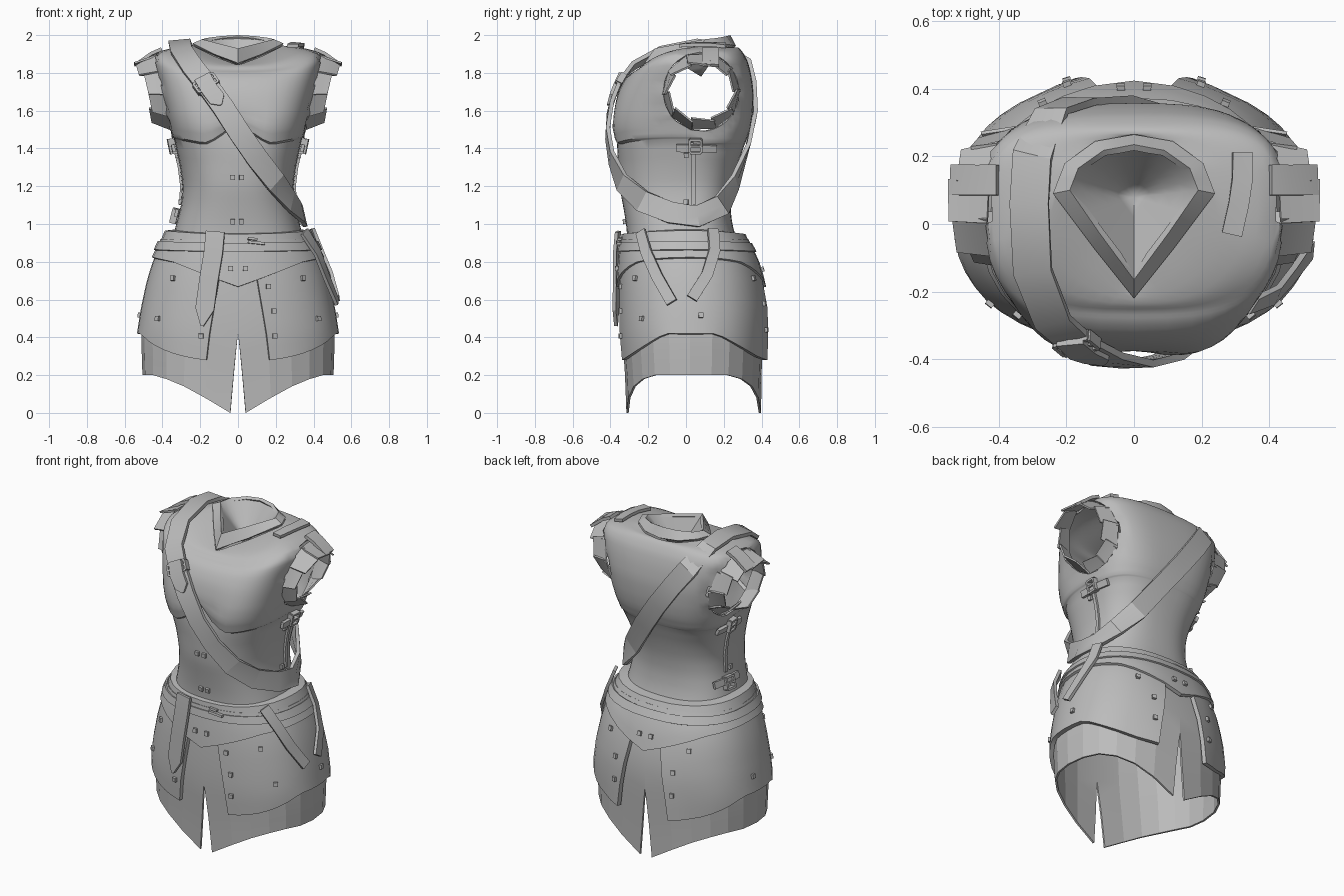
import bpy, bmesh, math
from mathutils import Vector, Matrix
from mathutils.bvhtree import BVHTree

if "Cube" in bpy.data.objects:
    bpy.data.objects.remove(bpy.data.objects["Cube"])

GREY = bpy.data.materials.new("worn_grey")
GREY.diffuse_color = (0.5, 0.5, 0.5, 1)
GREY.use_nodes = True
GREY.node_tree.nodes["Principled BSDF"].inputs["Base Color"].default_value = GREY.diffuse_color


def finish(name, bm, thick=0.0, offset=-1, angle=35):
    """Turn a bmesh into an object, thicken it and shade it."""
    me = bpy.data.meshes.new(name)
    bm.to_mesh(me)
    bm.free()
    me.materials.append(GREY)
    ob = bpy.data.objects.new(name, me)
    bpy.context.collection.objects.link(ob)
    bpy.ops.object.select_all(action='DESELECT')
    ob.select_set(True)
    bpy.context.view_layer.objects.active = ob
    if thick:
        m = ob.modifiers.new("thick", 'SOLIDIFY')
        m.thickness, m.offset = thick, offset
        bpy.ops.object.modifier_apply(modifier=m.name)
    if angle:
        bpy.ops.object.shade_smooth_by_angle(angle=math.radians(angle))
    return ob


def patch(name, f, nu, nv, thick, offset=-1, angle=35, edit=None):
    """Grid surface f(u, v) on the +x side plus its mirror; returns a lookup tree."""
    bm = bmesh.new()
    for s in (1, -1):
        g = [[bm.verts.new(f(i / nu, j / nv)) for j in range(nv + 1)] for i in range(nu + 1)]
        for col in g:
            for v in col:
                v.co.x *= s
        for i in range(nu):
            for j in range(nv):
                q = [g[i][j], g[i][j + 1], g[i + 1][j + 1], g[i + 1][j]]
                bm.faces.new(q[::s])
    bmesh.ops.remove_doubles(bm, verts=bm.verts, dist=1e-4)
    bm.normal_update()
    tree = BVHTree.FromBMesh(bm)
    if edit:
        edit(bm)
    finish(name, bm, thick, offset, angle)
    return tree


def mix(a, b, t):
    return [p + (q - p) * t for p, q in zip(a, b)]


def sample(rows, k):
    i = min(int(k), len(rows) - 2)
    return mix(rows[i], rows[i + 1], k - i)


def at(rows, x):
    """Look up a table by its first column."""
    for a, b in zip(rows, rows[1:]):
        if x <= b[0]:
            return mix(a, b, max(0, (x - a[0]) / (b[0] - a[0])))
    return rows[-1]


def section(t, hw, yf, yb, yc, p):
    """Body cross-section: t = 0 front, pi back."""
    c = math.cos(t)
    r = abs(c) ** p
    return hw * max(0, math.sin(t)) ** p, yc + r * ((yf if c > 0 else yb) - yc)


def push(tree, p, gap):
    """Keep a point at least gap outside a surface; returns point and normal."""
    loc, n, _, _ = tree.find_nearest(p)
    d = (p - loc).dot(n)
    return (p + n * (gap - d) if d < gap else p), n


def ribbon(name, pts, width, tree, gap=0.02, thick=0.018, closed=False, tip=False):
    """Flat strap along a path lying over a surface."""
    bm = bmesh.new()
    P = [Vector(p) for p in pts]
    n, rows = len(P), []
    for i, p in enumerate(P):
        a = P[i - 1] if i or closed else p
        b = P[(i + 1) % n] if i < n - 1 or closed else p
        p, nor = push(tree, p, gap)
        side = nor.cross((b - a).normalized()).normalized() * width / 2
        if tip and i == n - 1:
            side *= 0.15
        rows.append([bm.verts.new(push(tree, p + side * k, gap)[0]) for k in (-1, 0, 1)])
    for i in range(n if closed else n - 1):
        a, b = rows[i], rows[(i + 1) % n]
        for k in (0, 1):
            bm.faces.new((a[k], a[k + 1], b[k + 1], b[k]))
    finish(name, bm, thick, 0, 25)


def boxes(name, items, tree):
    """Small boxes (point, size, shift, turn) set on a surface; shift runs across and along it."""
    bm = bmesh.new()
    for p, size, (sx, sy), turn in items:
        loc, n, _, _ = tree.find_nearest(Vector(p))
        x = Vector((0, 0, 1)).cross(n).normalized()
        y = n.cross(x)
        m = Matrix((x, y, n)).transposed().to_4x4()
        m.translation = loc
        m = m @ Matrix.Rotation(turn, 4, 'Z') @ Matrix.Translation((sx, sy, size[2] / 2))
        bmesh.ops.create_cube(bm, size=1, matrix=m @ Matrix.Diagonal((*size, 1)))
    finish(name, bm, 0, 0, 0)


def studs(name, pts, tree):
    boxes(name, [(p, (0.024, 0.026, 0.014), (0, 0), 0) for p in pts], tree)


def buckle(name, p, w, h, tree, turn=0, lift=0.04):
    bars = [((w, .012, lift), (0, h / 2)), ((w, .012, lift), (0, -h / 2)),
            ((.012, h, lift), (w / 2, 0)), ((.012, h, lift), (-w / 2, 0)), ((w, .01, lift), (0, 0))]
    boxes(name, [(p, s, o, turn) for s, o in bars], tree)


# Collar: teardrop lower edge and rim, half outline from front to back
LOW = [(0, -.22, 1.84), (.12, -.07, 1.885), (.24, .09, 1.945), (.205, .18, 1.945), (.115, .245, 1.935), (0, .265, 1.93)]
RIM = [(0, -.165, 1.93), (.1, -.03, 1.955), (.19, .1, 1.978), (.165, .165, 1.985), (.09, .218, 1.995), (0, .235, 2.0)]
patch("collar", lambda u, v: mix(sample(RIM, u * 5),
      [a + b for a, b in zip(sample(LOW, u * 5), (0, 0, .012))], v), 10, 1, 0.02)
# Lining that closes the neck like a shallow bowl
patch("neck_lining", lambda u, v: mix(sample(RIM, u * 5), (0, .08, 1.78), v), 10, 4, 0, angle=60)

# Torso: z, half width, front y, back y, centre y, front dip, bust lift, roundness
T = [(1.945, .26, -.22, .26, .08, .1, 0, .8), (1.935, .34, -.24, .28, .08, .1, 0, .7),
     (1.912, .43, -.26, .3, .08, .1, 0, .65), (1.87, .45, -.29, .325, .08, .07, 0, .64),
     (1.8, .435, -.325, .345, .08, .03, 0, .64), (1.7, .41, -.365, .36, .07, 0, 0, .64),
     (1.6, .385, -.395, .357, .05, 0, .2, .64), (1.5, .362, -.4, .34, .03, 0, .6, .66),
     (1.43, .347, -.385, .315, .02, 0, 1, .68), (1.42, .338, -.368, .31, .02, 0, 1, .7),
     (1.3, .308, -.362, .27, 0, 0, .3, .78), (1.2, .293, -.355, .245, 0, 0, 0, .8),
     (1.1, .302, -.335, .235, 0, 0, 0, .8), (1.0, .328, -.318, .245, 0, 0, 0, .8), (.9, .355, -.31, .275, 0, 0, 0, .8)]


def torso(u, v):
    k = v * (len(T) - 1)
    z, hw, yf, yb, yc, dip, lift, p = sample(T, k)
    t = math.pi * u
    x, y = section(t, hw, yf, yb, yc, p)
    c = max(0, math.cos(t))
    s = max(0, 1 - x / .18) * (c > 0)
    # Arched underbust line and a shallow centre valley
    z += lift * (.12 * s ** 1.4 + .03 * max(0, (x - .18) / .16) * (c > 0)) - dip * c * c
    y += .03 * s * max(0, 1 - abs(z - 1.58) / .15)
    return mix(sample(LOW, u * 5), (x, y, z), min(k, 1))


def cut_armholes(bm):
    soft = [v for v in bm.verts if not v.is_boundary and (1.6 < v.co.z or v.co.z < 1.37)]
    for _ in range(3):
        bmesh.ops.smooth_vert(bm, verts=soft, factor=.5, use_axis_x=True, use_axis_y=True, use_axis_z=True)

    def r(c):
        return math.hypot((c.y - .08) / .2, (c.z - 1.7) / .21) if abs(c.x) > .25 else 9
    bmesh.ops.delete(bm, geom=[f for f in bm.faces if r(f.calc_center_median()) < 1], context='FACES')
    for v in bm.verts:
        if v.is_boundary and r(v.co) < 1.5:
            k = r(v.co)
            v.co.y, v.co.z = .08 + (v.co.y - .08) / k, 1.7 + (v.co.z - 1.7) / k


body = patch("breastplate", torso, 26, 3 * (len(T) - 1), 0.012, edit=cut_armholes)

# Sleeves: overlapping plates around each armhole
REACH = [.46, .49, .515, .505, .475, .475, .49, .435, .43, .45]
for k in range(10):
    def plate(u, v, k=k):
        a = (k + u * 1.12) * math.tau / 10
        c, s = math.cos(a), math.sin(a)
        base = (.4 + .045 * s - (.05 * c if c > 0 else -.02 * c), .08 + .205 * c, 1.7 + .207 * s)
        ry, rz = .17 + .02 * u, .145 + .02 * u
        return mix(base, (REACH[k] + .035 * s, .08 + ry * c, 1.7 + rz * s), v)
    patch("sleeve_plate", plate, 1, 2, 0.01, 0, 20)

# Skirt shape: z, half width, front y, back y
H = [(0, .52, -.328, .41), (.2, .518, -.335, .412), (.42, .525, -.35, .42), (.55, .505, -.35, .42),
     (.7, .473, -.345, .395), (.82, .435, -.335, .358), (.9, .395, -.325, .315), (.97, .365, -.32, .285)]


def hip(t, z, out=0):
    _, hw, yf, yb = at(H, z)
    x, y = section(t, hw + out, yf - out, yb + out, .02, .87)
    return x, y, z


def hem(t):
    x = hip(t, .1)[0]
    return at([(.04, 0), (.19, .1), (.35, .17), (.46, .2), (.6, .2)], x)[1]


def under(u, v):
    z = .85 + (hem(math.pi * u) - .85) * v
    gap = .055 * max(0, 1 - z / .42)
    return hip(gap + (math.pi - 2 * gap) * u, z, -.012)


def side_plate(u, v):
    t0 = .14 + .13 * v
    t = t0 + (math.pi - 2 * t0) * u
    bottom = .42 - .14 * max(0, abs(math.cos(t)) - .3) / .66
    return hip(t, .84 + (bottom - .84) * v, .01 + .02 * v * max(0, u * 10 - 9))


def band(u, v):
    t = math.pi * u
    x = hip(t, .75)[0]
    bottom = at([(0, .668), (.34, .8), (.46, .825)], x)[1]
    return hip(t, .92 + (bottom - .92) * v, .024)


def belt(u, v):
    """Ledge against the waist, then the outer face."""
    t = math.pi * u
    sag = .018 * math.cos(t) ** 2
    if v < .5:
        return hip(t, .972 - sag, -.04)
    return hip(t, .965 - .065 * (v - .5) * 2 - sag, .02)


patch("under_skirt", under, 12, 8, 0.012, angle=8)
plates = patch("hip_plates", side_plate, 20, 8, 0.025)
hips = patch("hip_band", band, 16, 4, 0.022)
patch("belt", belt, 14, 2, 0.02)
patch("lower_belt", lambda u, v: hip(math.pi * u, .91 - .045 * v - .01 * math.cos(math.pi * u) ** 2, .034), 16, 1, 0.02)

# Diagonal chest strap with buckle and loose end
ribbon("shoulder_strap", [(-.31, .06, 1.965), (-.30, -.14, 1.92), (-.24, -.29, 1.83), (-.16, -.36, 1.73),
       (-.08, -.4, 1.62), (.01, -.415, 1.48), (.1, -.395, 1.35), (.2, -.34, 1.22), (.28, -.23, 1.12), (.335, -.08, 1.06),
       (.345, .06, 1.04), (.29, .19, 1.1), (.19, .26, 1.22), (.07, .325, 1.4), (-.05, .36, 1.57), (-.16, .35, 1.72),
       (-.24, .31, 1.83), (-.3, .2, 1.93)], .115, body, gap=.012, thick=.022, closed=True)
ribbon("strap_end", [(-.19, -.35, 1.78), (-.15, -.38, 1.71), (-.11, -.4, 1.66), (-.09, -.41, 1.63)],
       .09, body, gap=.03, tip=True)
buckle("strap_buckle", (-.17, -.36, 1.745), .12, .06, body, .6, .035)

# Hanging belt ends
for name, w, pts in [
        ("front_belt_end", .1, [(-.12, -.36, .96), (-.13, -.37, .85), (-.155, -.37, .7), (-.175, -.37, .55), (-.19, -.37, .46)]),
        ("side_belt_end", .06, [(.35, -.24, .96), (.42, -.21, .85), (.46, -.15, .72), (.5, -.07, .58)]),
        ("rear_belt_end", .06, [(.38, .14, .97), (.43, .15, .86), (.48, .11, .73), (.5, .03, .6)])]:
    ribbon(name, pts, w, plates, gap=.026, tip=name.startswith("front"))
boxes("belt_clasp", [((.1, -.4, .905), (.09, .014, .025), (0, 0), -.1), ((.08, -.4, .93), (.05, .012, .02), (0, 0), -.1)], hips)

# Side closures: seam strip, short straps and buckles
for s in (1, -1):
    ribbon("side_seam", [(s * .3, .04, z) for z in (1.46, 1.38, 1.3, 1.2, 1.1)], .022, body, gap=.006, thick=.012)
    for z in ((1.41,) if s > 0 else (1.41, 1.05)):
        ribbon("side_strap", [(s * .3, y, z) for y in (-.05, .05, .15)], .04, body, gap=.014)
        buckle("side_buckle", (s * .36, .05, z), .06, .07, body, 0, .035)
    # Shoulder tip
    ribbon("shoulder_cap", [(s * .4, .13, 1.91), (s * .46, .13, 1.9), (s * .54, .13, 1.84)], .09, body, gap=.008)
# Short strap over one shoulder
ribbon("shoulder_tab", [(.29, -.03, 1.94), (.31, .06, 1.95), (.32, .13, 1.95), (.32, .21, 1.94)], .06, body, gap=.015)

# Studs
studs("belly_studs", [(x, -.4, z) for x in (-.03, .02) for z in (1.0, 1.245)], body)
studs("side_studs", [(s * .34, 0, z) for s in (1, -1) for z in (1.36, 1.12)], body)
studs("band_studs", [(x, y, .765) for x in (-.04, .04) for y in (-.38, .42)], hips)
studs("plate_studs", [(s * x, y, z) for s in (1, -1) for x, y, z in [
    (.165, -.37, .67), (.195, -.37, .54), (.2, -.37, .405), (.37, -.3, .72), (.43, -.24, .5), (.54, .08, .52),
    (.28, .38, .72), (.2, .42, .58), (.2, .43, .44)]], plates)
